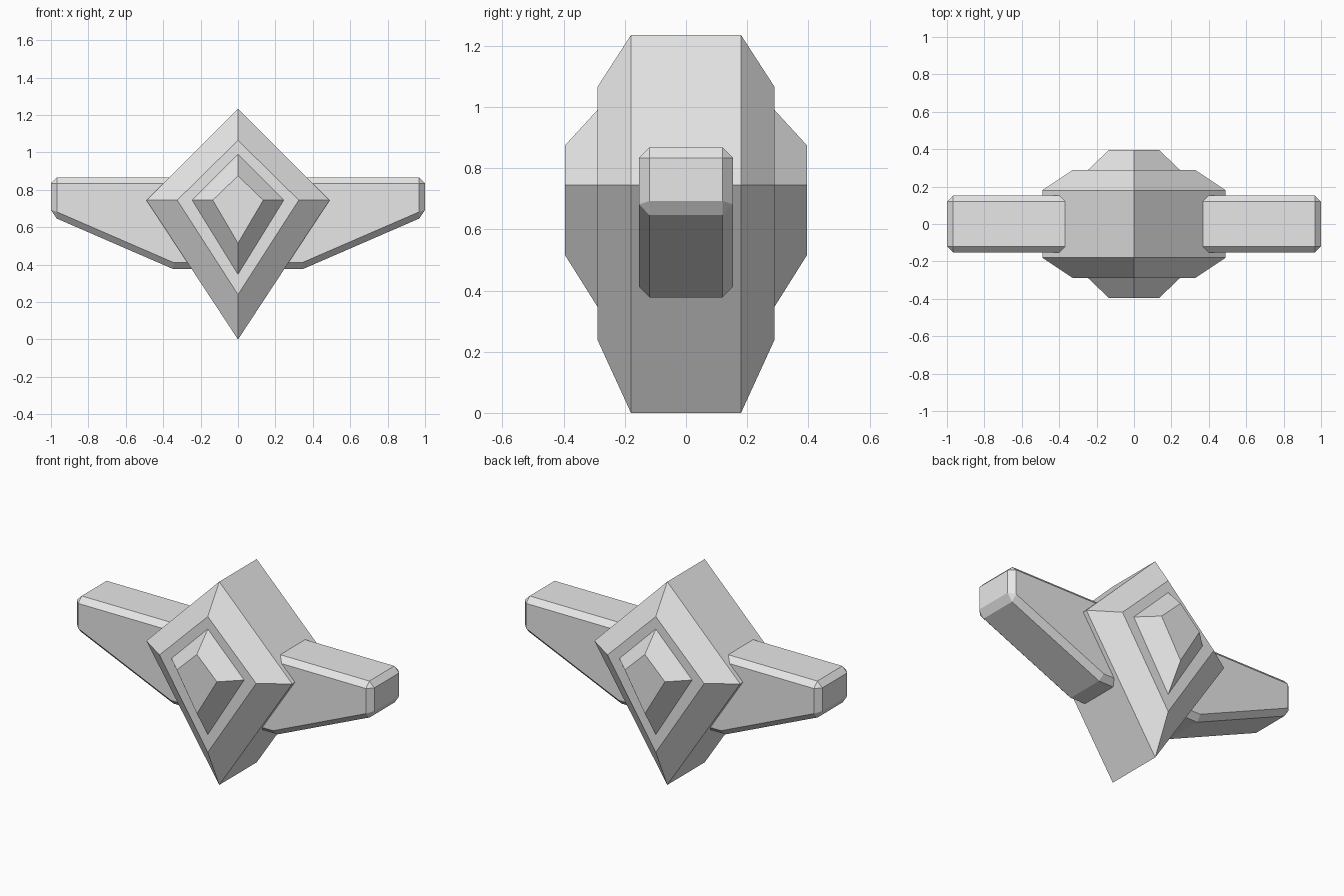
import bpy, bmesh

cube = bpy.data.objects.get("Cube")
if cube:
    bpy.data.objects.remove(cube, do_unlink=True)

grey = bpy.data.materials.new("plain_grey")
grey.use_nodes = True
grey.diffuse_color = (0.8, 0.8, 0.8, 1)
grey.node_tree.nodes["Principled BSDF"].inputs["Base Color"].default_value = (0.8, 0.8, 0.8, 1)

WAIST = 0.745  # height of the widest point of every kite


def kite(top, half_width, bottom):
    return [(0, top), (half_width, WAIST), (0, bottom), (-half_width, WAIST)]


def loft(name, sections):
    """Join equal-length (x, z) outlines placed along y, and cap both ends."""
    bm = bmesh.new()
    rings = [[bm.verts.new((x, y, z)) for x, z in outline] for y, outline in sections]
    n = len(rings[0])
    for a, b in zip(rings, rings[1:]):
        for i in range(n):
            j = (i + 1) % n
            bm.faces.new((a[i], a[j], b[j], b[i]))
    bm.faces.new(rings[0])
    bm.faces.new(rings[-1])
    bmesh.ops.recalc_face_normals(bm, faces=bm.faces)
    mesh = bpy.data.meshes.new(name)
    bm.to_mesh(mesh)
    bm.free()
    mesh.materials.append(grey)
    obj = bpy.data.objects.new(name, mesh)
    bpy.context.collection.objects.link(obj)
    return obj


def symmetric(name, sections):
    """Repeat the front sections at the back."""
    return loft(name, sections + [(-y, s) for y, s in reversed(sections)])


# Kite-shaped body with sloped front and back rims
symmetric("body", [(-0.29, kite(1.065, 0.325, 0.24)),
                   (-0.18, kite(1.235, 0.49, 0.0))])

# Raised gem standing out of the front and back of the body
symmetric("gem", [(-0.395, kite(0.875, 0.135, 0.515)),
                  (-0.285, kite(0.995, 0.25, 0.34))])

# Tapered wings with chamfered edges, rooted inside the body
for side, name in ((1, "left_wing"), (-1, "right_wing")):
    outline = [(side * x, z) for x, z in
               [(0.05, 0.867), (1.0, 0.867), (1.0, 0.66), (0.35, 0.378), (0.05, 0.378)]]
    wing = symmetric(name, [(-0.153, outline)])
    bevel = wing.modifiers.new("chamfer", 'BEVEL')
    bevel.width = 0.033
    bevel.segments = 1
    bevel.limit_method = 'ANGLE'
    bevel.angle_limit = 0.52
